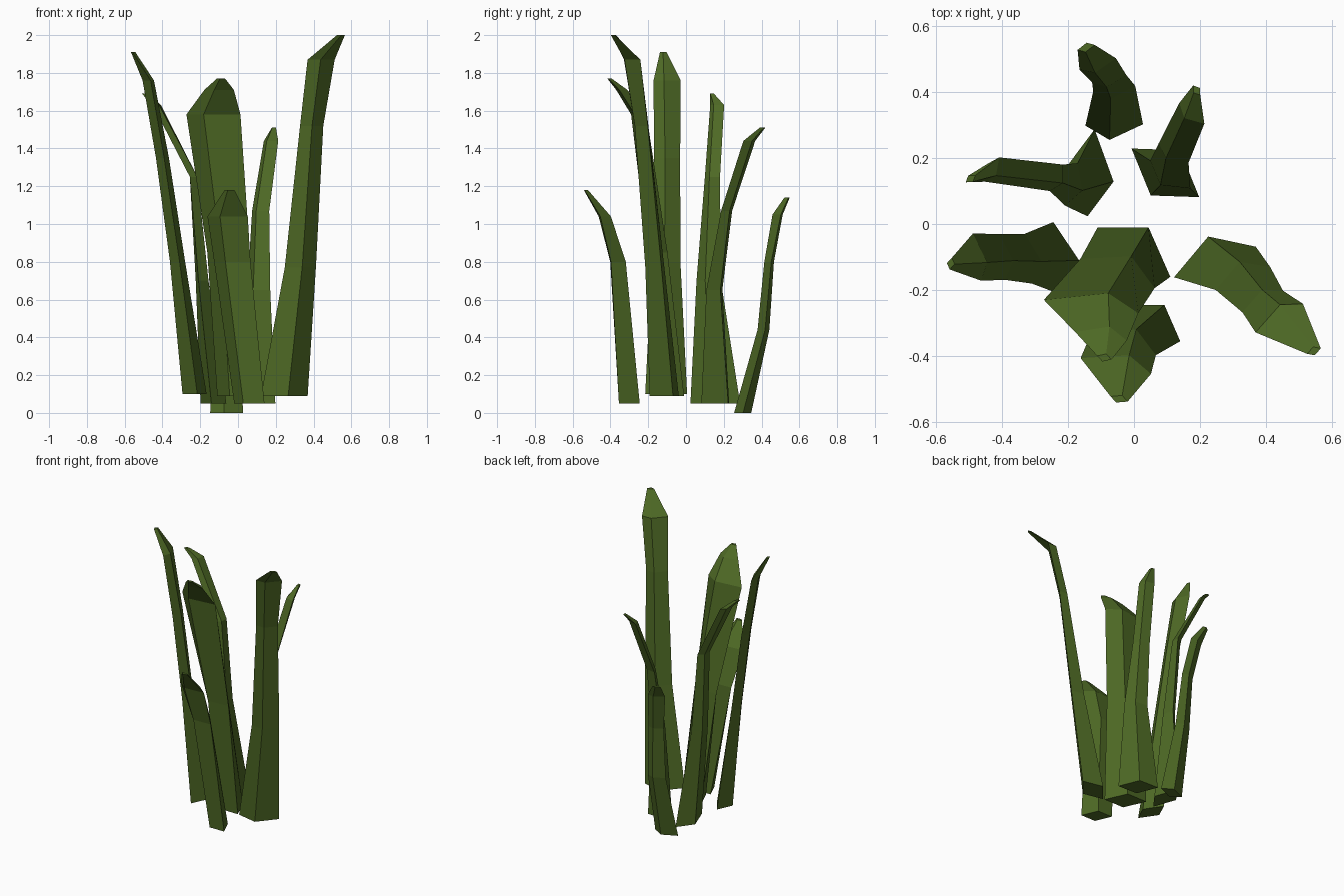
import bpy, bmesh
from math import cos, sin, radians
from mathutils import Vector

green = bpy.data.materials.new("leaf_green")
green.diffuse_color = (0.075, 0.14, 0.018, 1)


def blade(name, angle, end_angle, rings):
    """Skewed four-sided blade lofted through rings (x, y, z, width, thickness),
    twisting from angle to end_angle."""
    bm = bmesh.new()
    loops = []
    for k, (x, y, z, w, t) in enumerate(rings):
        a = radians(angle + (end_angle - angle) * k / (len(rings) - 1))
        out = Vector((cos(a), sin(a), 0))
        side = Vector((-out.y, out.x, 0))
        c = Vector((x, y, z))
        loops.append([bm.verts.new(c + side * w * s + out * t * o)
                      for s, o in ((-.5, -.5), (.2, -.5), (.5, .5), (-.2, .5))])
    for a, b in zip(loops, loops[1:]):
        for i in range(4):
            j = (i + 1) % 4
            bm.faces.new((a[i], a[j], b[j], b[i]))
    bm.faces.new(loops[0][::-1])
    bm.faces.new(loops[-1])
    bmesh.ops.recalc_face_normals(bm, faces=bm.faces)
    me = bpy.data.meshes.new(name)
    bm.to_mesh(me)
    bm.free()
    me.materials.append(green)
    ob = bpy.data.objects.new(name, me)
    bpy.context.collection.objects.link(ob)


# Tall outer blades
blade("right_blade", -40, -42, [(.245, -.115, .09, .23, .13), (.33, -.165, .77, .16, .08),
                                (.39, -.235, 1.52, .13, .05), (.44, -.285, 1.87, .16, .05),
                                (.545, -.385, 2.0, .04, .02)])
blade("left_blade", 214, 203, [(-.23, -.105, .1, .2, .1), (-.32, -.105, .8, .14, .06),
                               (-.4, -.1, 1.35, .13, .05), (-.475, -.1, 1.76, .14, .04),
                               (-.555, -.12, 1.91, .03, .02)])

# Broad middle blade and short blade in front of it
blade("middle_blade", -90, -78, [(0, -.085, .09, .22, .15), (-.05, -.15, .85, .22, .1),
                                 (-.13, -.25, 1.58, .28, .07), (-.1, -.34, 1.71, .15, .05),
                                 (-.09, -.405, 1.77, .04, .02)])
blade("front_blade", -90, -85, [(.06, -.3, .05, .16, .11), (-.03, -.36, .8, .19, .08),
                                (-.055, -.43, 1.04, .21, .06), (-.045, -.53, 1.18, .05, .02)])

# Slim back blades
blade("back_left_blade", 200, 160, [(-.13, .155, .05, .24, .11), (-.19, .12, .7, .12, .06),
                                    (-.235, .14, 1.25, .08, .04), (-.43, .165, 1.63, .08, .03),
                                    (-.495, .137, 1.69, .03, .02)])
blade("back_right_blade", 88, 70, [(.095, .155, .05, .21, .14), (.11, .15, .65, .13, .07),
                                   (.12, .215, 1.07, .1, .04), (.175, .335, 1.44, .09, .04),
                                   (.19, .405, 1.51, .03, .02)])
blade("back_blade", 115, 128, [(-.06, .3, 0, .16, .07), (-.06, .41, .44, .12, .045),
                               (-.075, .44, .8, .1, .035), (-.11, .485, 1.05, .11, .035),
                               (-.145, .535, 1.14, .05, .02)])
